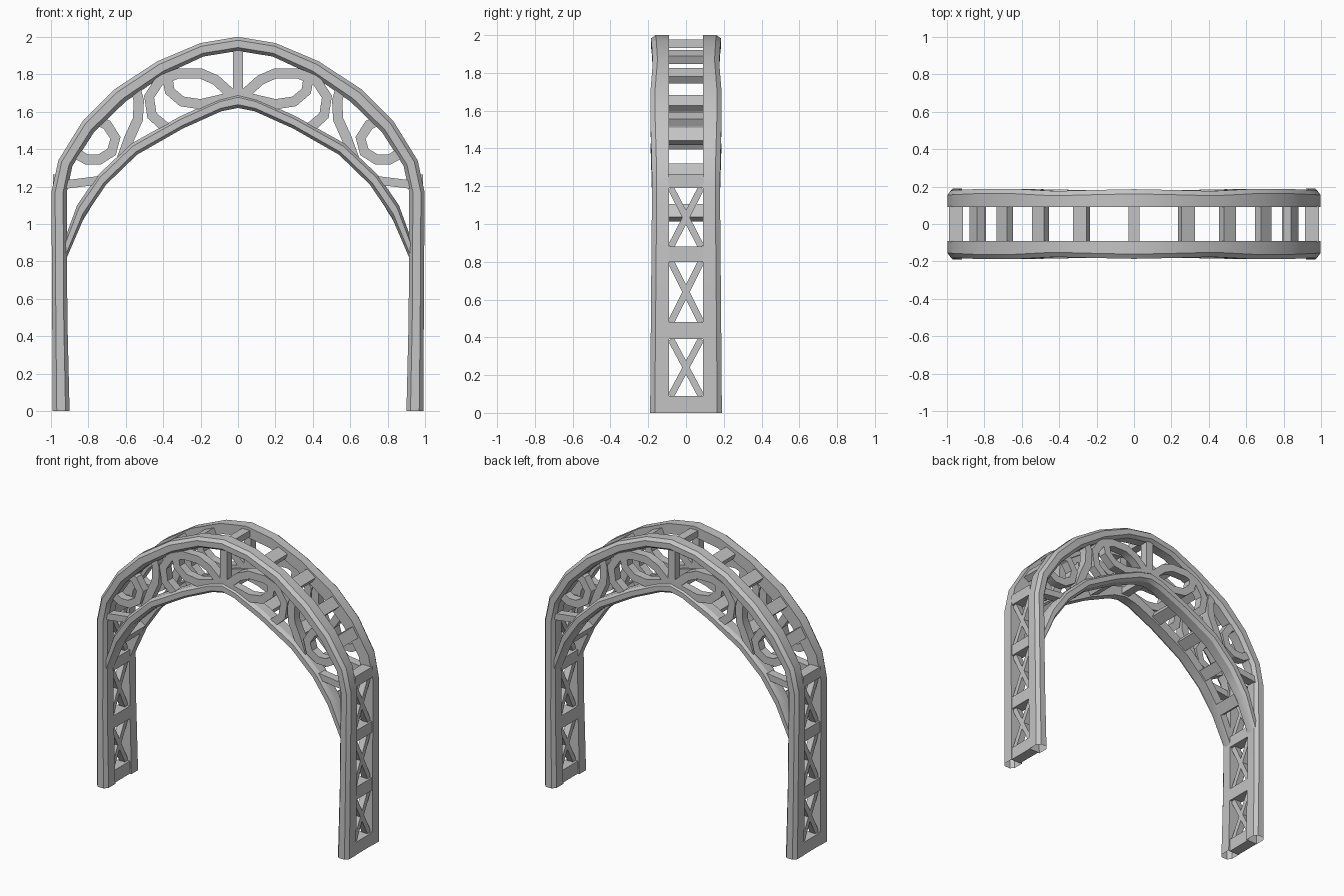
import bpy
import bmesh
import math
from mathutils import Matrix, Vector

old = bpy.data.objects.get("Cube")
if old:
    bpy.data.objects.remove(old, do_unlink=True)

GREY = (0.55, 0.55, 0.55, 1.0)
mat = bpy.data.materials.new("plain grey")
mat.use_nodes = True
mat.diffuse_color = GREY
mat.node_tree.nodes["Principled BSDF"].inputs["Base Color"].default_value = GREY
made = []


def finish(name, bm, mirror_x=True, mirror_y=False):
    """Turn a bmesh into an object, mirrored across the chosen axes."""
    bmesh.ops.recalc_face_normals(bm, faces=bm.faces[:])
    mesh = bpy.data.meshes.new(name)
    bm.to_mesh(mesh)
    bm.free()
    mesh.materials.append(mat)
    obj = bpy.data.objects.new(name, mesh)
    bpy.context.collection.objects.link(obj)
    if mirror_x or mirror_y:
        mod = obj.modifiers.new("Mirror", "MIRROR")
        mod.use_axis = (mirror_x, mirror_y, False)
    made.append(obj)
    return obj


def loft(bm, rings):
    """Skin a list of closed rings of points; the ends stay open."""
    loops = [[bm.verts.new(p) for p in ring] for ring in rings]
    for a, b in zip(loops, loops[1:]):
        for k in range(len(a)):
            n = (k + 1) % len(a)
            bm.faces.new((a[k], a[n], b[n], b[k]))


def rail(name, stations):
    """Chamfered rail from (outer x, z, inner x, z, depth) stations."""
    rings = []
    for ox, oz, ix, iz, y in stations:
        section = ((0, .09), (0, y - .025), (.24, y), (.76, y), (1, y - .025), (1, .09))
        rings.append([(ox + (ix - ox) * t, -d, oz + (iz - oz) * t) for t, d in section])
    bm = bmesh.new()
    loft(bm, rings)
    finish(name, bm, True, True)


def ribbon(name, path, width=.055):
    """Flat scroll bar following a path in the x-z plane."""
    pts = [Vector(p) for p in path]
    rings = []
    for i, p in enumerate(pts):
        d = (pts[min(i + 1, len(pts) - 1)] - pts[max(i - 1, 0)]).normalized()
        n = Vector((-d.y, d.x)) * width / 2
        a, b = p + n, p - n
        rings.append([(a.x, -.105, a.y), (a.x, -.165, a.y),
                      (b.x, -.165, b.y), (b.x, -.105, b.y)])
    bm = bmesh.new()
    loft(bm, rings)
    bm.faces.new(bm.verts[:4])
    bm.verts.ensure_lookup_table()
    bm.faces.new(bm.verts[-4:])
    finish(name, bm, True, True)


def box(bm, centre, size, axis="Y", angle=0):
    m = (Matrix.Translation(centre) @ Matrix.Rotation(angle, 4, axis)
         @ Matrix.Diagonal((*size, 1)))
    bmesh.ops.create_cube(bm, size=1, matrix=m)


# Outer arch running down into the legs
rail("outer_arch", [
    (.99, 0, .9, 0, .19), (.993, .5, .912, .5, .186), (.997, 1.17, .915, 1.17, .18),
    (.96, 1.34, .885, 1.31, .182), (.83, 1.55, .77, 1.49, .188),
    (.66, 1.72, .6, 1.655, .188), (.43, 1.87, .39, 1.8, .176),
    (.2, 1.967, .185, 1.895, .182), (0, 2, 0, 1.925, .186)])

# Lower pointed arch
rail("inner_arch", [
    (.94, .88, .915, .82, .165), (.86, 1.1, .82, 1.04, .178),
    (.75, 1.26, .705, 1.21, .182), (.57, 1.43, .54, 1.37, .187),
    (.31, 1.575, .295, 1.51, .182), (.1, 1.67, .09, 1.602, .178),
    (0, 1.695, 0, 1.62, .178)])

# Scrollwork between the arches
ribbon("large_scroll", [(.02, 1.68), (.12, 1.77), (.2, 1.805), (.32, 1.805),
                        (.42, 1.765), (.475, 1.68), (.46, 1.58), (.38, 1.51)])
ribbon("leaf_scroll", [(.02, 1.685), (.09, 1.665), (.2, 1.64), (.3, 1.655),
                       (.365, 1.71), (.38, 1.8)])
ribbon("middle_scroll", [(.55, 1.73), (.53, 1.66), (.535, 1.56), (.58, 1.46), (.62, 1.35)])
ribbon("side_scroll", [(.81, 1.53), (.76, 1.555), (.7, 1.53), (.655, 1.46),
                       (.675, 1.385), (.74, 1.345), (.81, 1.345), (.87, 1.38)])
ribbon("side_strut", [(.93, 1.21), (.73, 1.235)], .045)

# Centre post, front and back
bm = bmesh.new()
box(bm, (0, -.135, 1.8), (.055, .06, .28))
finish("centre_post", bm, False, True)

# Rungs joining front and back arches: x, z, slope in degrees
bm = bmesh.new()
for x, z, slope in ((.28, 1.885, 24), (.5, 1.785, 35), (.69, 1.64, 45), (.84, 1.465, 58),
                    (.28, 1.555, 27), (.5, 1.435, 32), (.69, 1.275, 46), (.83, 1.06, 58)):
    box(bm, (x, 0, z), (.08, .19, .045), "Y", math.radians(slope))
finish("arch_rungs", bm)

bm = bmesh.new()
for z in (1.955, 1.655):
    box(bm, (0, 0, z), (.06, .19, .045))
finish("centre_rungs", bm, False)

# Leg rungs and cross braces
bm = bmesh.new()
for low, high in ((0, .09), (.39, .48), (.8, .88), (1.19, 1.265)):
    box(bm, (.95, 0, (low + high) / 2), (.075, .19, high - low))
finish("leg_rungs", bm)

bm = bmesh.new()
for low, high in ((.09, .39), (.48, .8), (.88, 1.19)):
    lean = math.atan2(.16, high - low)
    for side in (-1, 1):
        box(bm, (.952, 0, (low + high) / 2), (.045, .035, math.hypot(.16, high - low)),
            "X", side * lean)
finish("leg_braces", bm)

# Smooth shading with crisp chamfers
bpy.ops.object.select_all(action="DESELECT")
for obj in made:
    obj.select_set(True)
bpy.context.view_layer.objects.active = made[0]
bpy.ops.object.shade_smooth_by_angle(angle=math.radians(30))
